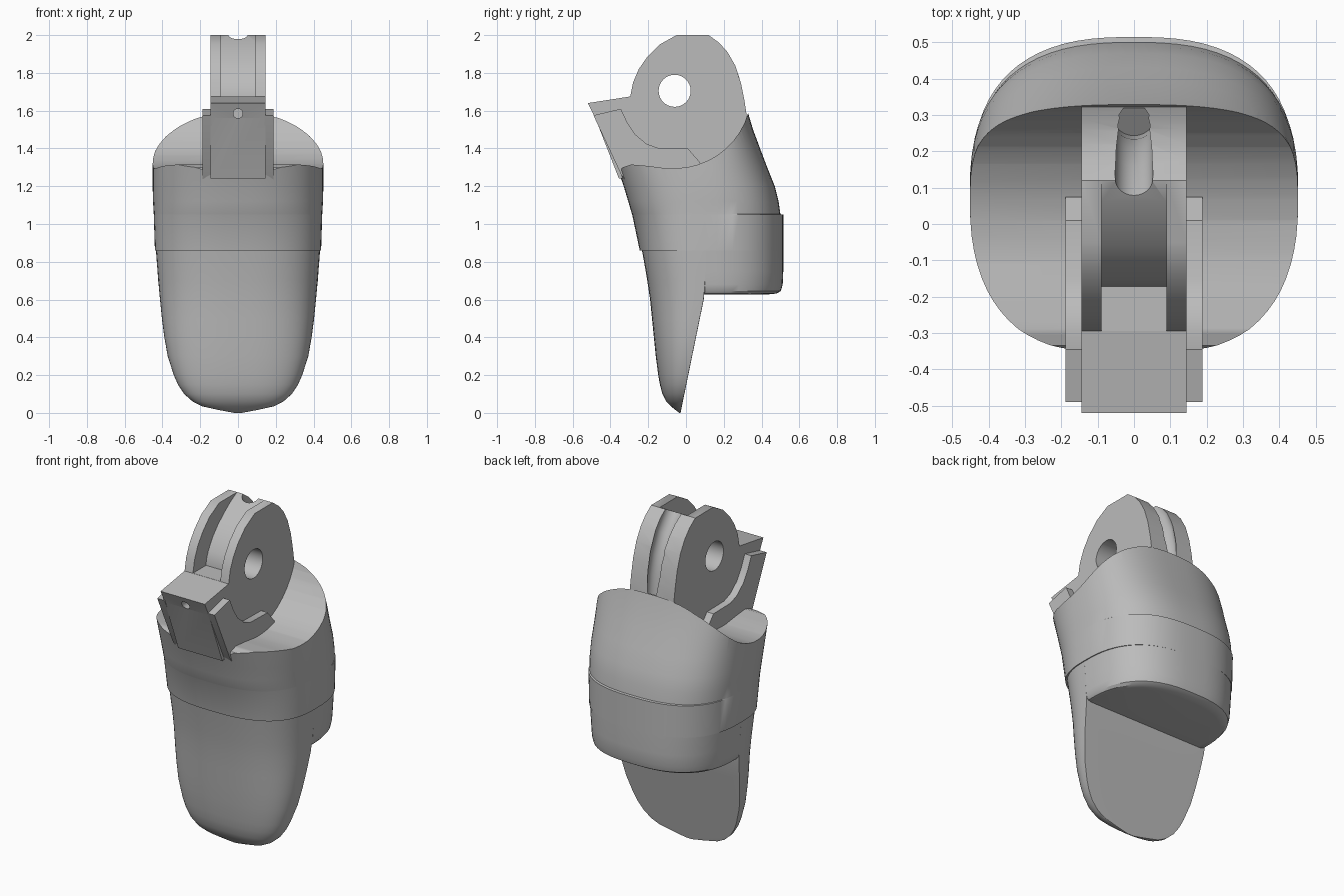
import bpy, bmesh, math

if "Cube" in bpy.data.objects:
    bpy.data.objects.remove(bpy.data.objects["Cube"])

grey = bpy.data.materials.new("plain grey")
grey.use_nodes = True
grey.diffuse_color = (0.5, 0.5, 0.5, 1)
grey.node_tree.nodes["Principled BSDF"].inputs["Base Color"].default_value = (0.5, 0.5, 0.5, 1)


def finish(name, bm):
    bmesh.ops.recalc_face_normals(bm, faces=bm.faces)
    mesh = bpy.data.meshes.new(name)
    bm.to_mesh(mesh)
    bm.free()
    mesh.materials.append(grey)
    obj = bpy.data.objects.new(name, mesh)
    bpy.context.collection.objects.link(obj)
    return obj


def loft(name, rings):
    """Skin closed rings of equal length and cap both ends."""
    bm = bmesh.new()
    rows = [[bm.verts.new(p) for p in ring] for ring in rings]
    n = len(rows[0])
    for a, b in zip(rows, rows[1:]):
        for i in range(n):
            j = (i + 1) % n
            bm.faces.new((a[i], a[j], b[j], b[i]))
    bm.faces.new(rows[0])
    bm.faces.new(rows[-1])
    return finish(name, bm)


def slab(name, profile, x0, x1):
    """Extrude a side profile of (y, z) points along x."""
    return loft(name, [[(x, y, z) for y, z in profile] for x in (x0, x1)])


def rod(name, path, radius, axis):
    """Round rod along a list of points, with circles square to the given axis."""
    rings = []
    for px, py, pz in path:
        ring = []
        for i in range(32):
            a = math.tau * i / 32
            u, v = radius * math.cos(a), radius * math.sin(a)
            ring.append({"x": (px, py + u, pz + v), "y": (px + u, py, pz + v),
                         "tilt": (px + u, py + v * 0.8, pz + v * 0.6)}[axis])
        rings.append(ring)
    return loft(name, rings)


def cut(target, cutter):
    mod = target.modifiers.new("cut", "BOOLEAN")
    mod.operation, mod.solver, mod.object = "DIFFERENCE", "EXACT", cutter
    bpy.context.view_layer.objects.active = target
    bpy.ops.object.modifier_apply(modifier=mod.name)
    bpy.data.objects.remove(cutter)


def smooth(obj, angle=30):
    bpy.ops.object.select_all(action="DESELECT")
    obj.select_set(True)
    bpy.context.view_layer.objects.active = obj
    bpy.ops.object.shade_smooth_by_angle(angle=math.radians(angle))


def section(z, w, front, mid, back, n=72, power=2.6):
    """Rounded cross-section with separate front and back depths."""
    ring = []
    for i in range(n):
        a = math.tau * i / n
        c, s = math.cos(a), math.sin(a)
        x = math.copysign(abs(c) ** (2 / power), c) * w
        t = math.copysign(abs(s) ** (2 / power), s)
        ring.append((x, mid + t * ((back - mid) if t > 0 else (mid - front)), z))
    return ring


# Upper shell: height, half width, front, middle, back
shell = loft("upper_shell", [section(*r) for r in (
    (0.86, 0.44, -0.245, 0.1, 0.515), (1.05, 0.446, -0.285, 0.1, 0.515),
    (1.052, 0.446, -0.286, 0.1, 0.5), (1.12, 0.45, -0.306, 0.1, 0.49),
    (1.2, 0.452, -0.33, 0.09, 0.47), (1.3, 0.452, -0.365, 0.08, 0.43),
    (1.4, 0.45, -0.4, 0.08, 0.392), (1.5, 0.44, -0.43, 0.08, 0.355),
    (1.6, 0.42, -0.46, 0.08, 0.325), (1.68, 0.41, -0.47, 0.08, 0.305))])

# Curved seat scooped out of the shell top around the hinge axis
cut(shell, slab("seat_cutter", [
    (-0.9, 1.22), (-0.37, 1.25), (-0.335, 1.3), (-0.29, 1.315), (-0.2, 1.307),
    (-0.1, 1.294)] + [
    (-0.06 + 0.405 * math.sin(math.radians(a)), 1.7 - 0.405 * math.cos(math.radians(a)))
    for a in range(2, 91, 8)] + [(0.4, 2.2), (-0.9, 2.2)], -0.7, 0.7))

# Rear pad, with a rounded lower edge
rear_pad = loft("rear_pad", [section(*r) for r in (
    (0.628, 0.39, 0.09, 0.1, 0.44), (0.632, 0.405, 0.09, 0.1, 0.48),
    (0.645, 0.415, 0.09, 0.1, 0.502), (0.68, 0.421, 0.09, 0.1, 0.512),
    (0.75, 0.426, 0.09, 0.1, 0.515), (0.87, 0.435, 0.09, 0.1, 0.515))])

# Fingertip: half-round front, flat sloping back
tip_rows = ((0.0, 0.02, -0.035), (0.015, 0.1, -0.055), (0.035, 0.19, -0.08),
            (0.06, 0.24, -0.105), (0.1, 0.285, -0.125), (0.15, 0.318, -0.138),
            (0.2, 0.34, -0.147), (0.3, 0.372, -0.16), (0.4, 0.39, -0.17),
            (0.5, 0.403, -0.18), (0.6, 0.413, -0.19), (0.7, 0.422, -0.205),
            (0.8, 0.43, -0.222), (0.87, 0.435, -0.235))
tip = loft("fingertip", [
    section(z, w, f, min(0.102, -0.03 + 0.205 * z), min(0.102, -0.03 + 0.205 * z) + 0.001)
    for z, w, f in tip_rows])

# Hinge tab with its front block, running down into the shell
tab = slab("hinge_tab", [
    (-0.05, 2.0), (0.12, 2.0), (0.175, 1.96), (0.22, 1.91), (0.26, 1.84),
    (0.29, 1.75), (0.31, 1.65), (0.325, 1.55), (0.33, 1.3), (-0.355, 1.24),
    (-0.48, 1.56), (-0.52, 1.64), (-0.295, 1.675), (-0.28, 1.75),
    (-0.25, 1.82), (-0.205, 1.885), (-0.14, 1.95)], -0.145, 0.145)
cut(tab, slab("slot_cutter", [
    (0.12, 2.001), (0.06, 1.968), (0.0, 1.925), (-0.06, 1.875), (-0.11, 1.82),
    (-0.15, 1.755), (-0.168, 1.71), (-0.172, 1.676), (-0.4, 1.676), (-0.4, 2.2),
    (0.12, 2.2)], -0.09, 0.09))
cut(tab, rod("pivot_cutter", [(-0.3, -0.06, 1.705), (0.3, -0.06, 1.705)], 0.085, "x"))
cut(tab, rod("pin_cutter", [(0, -0.7, 1.585), (0, -0.3, 1.585)], 0.025, "y"))
cut(tab, rod("cord_cutter", [
    (0, 0.02, 2.085), (0, 0.12, 2.01), (0, 0.2, 1.905), (0, 0.25, 1.79),
    (0, 0.275, 1.68), (0, 0.285, 1.56)], 0.052, "tilt"))

# Side lugs either side of the tab
lug_profile = [(-0.49, 1.575), (-0.345, 1.61), (-0.31, 1.535), (-0.27, 1.475),
               (-0.21, 1.425), (-0.15, 1.403), (0.01, 1.4), (0.075, 1.325),
               (0.075, 1.26), (-0.3, 1.2), (-0.345, 1.265)]
lugs = [slab(name, lug_profile, side * 0.14, side * 0.188)
        for name, side in (("left_lug", 1), ("right_lug", -1))]

for part in [shell, rear_pad, tip, tab] + lugs:
    smooth(part)
